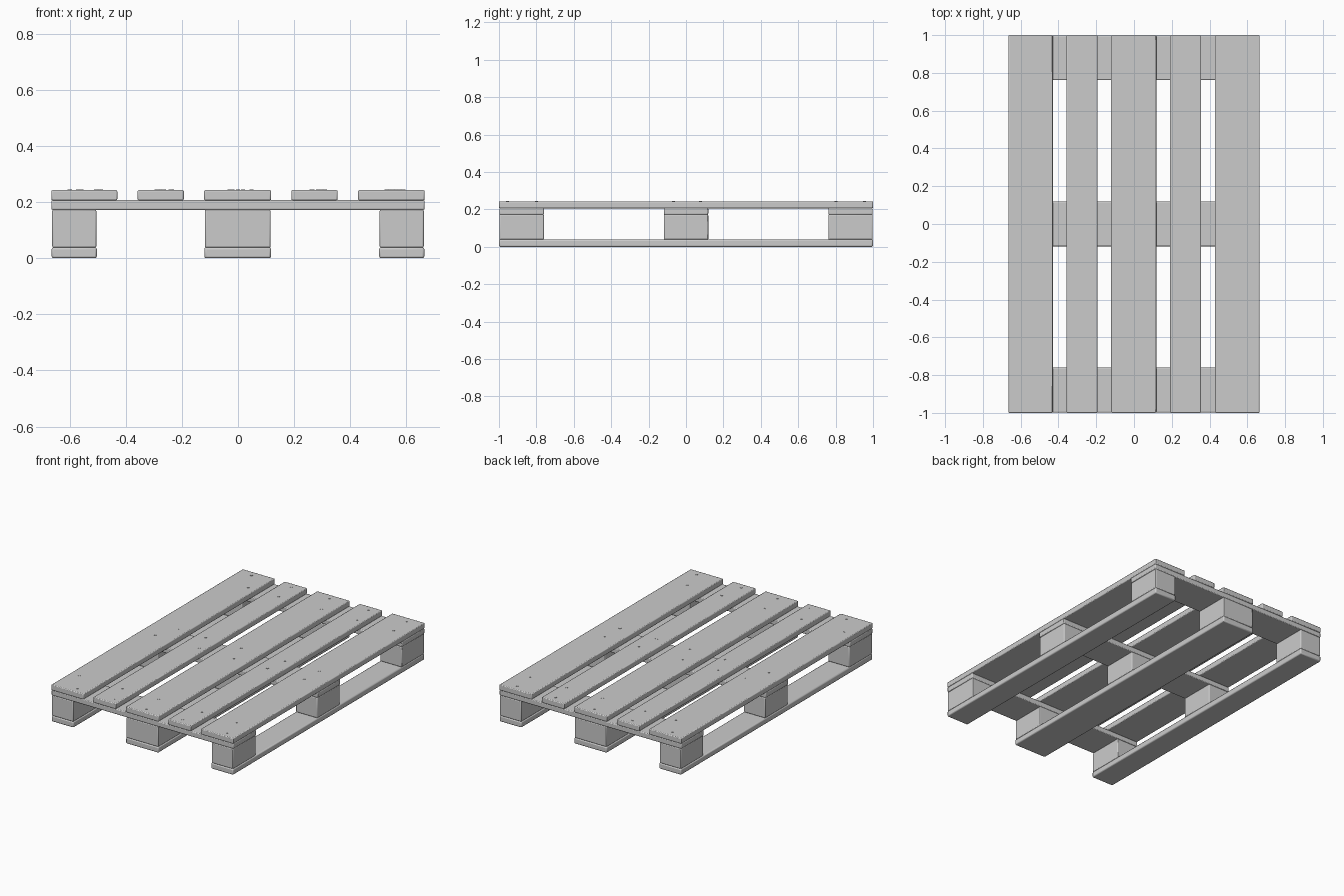
import bpy
import math

if "Cube" in bpy.data.objects:
    bpy.data.objects.remove(bpy.data.objects["Cube"])


def smooth(obj):
    bpy.ops.object.select_all(action='DESELECT')
    obj.select_set(True)
    bpy.context.view_layer.objects.active = obj
    bpy.ops.object.shade_smooth_by_angle(angle=math.radians(50))


def plank(name, x, y, z, bevel=0.005):
    """Box given by its (min, max) on each axis, with softly worn edges."""
    lo, hi = zip(x, y, z)
    bpy.ops.mesh.primitive_cube_add(
        size=1, location=[(a + b) / 2 for a, b in zip(lo, hi)])
    obj = bpy.context.object
    obj.name = name
    obj.scale = [b - a for a, b in zip(lo, hi)]
    bpy.ops.object.transform_apply(location=False, rotation=False, scale=True)
    mod = obj.modifiers.new("worn_edges", 'BEVEL')
    mod.width = bevel
    mod.segments = 2
    smooth(obj)
    return obj


runner_x = {"left": (-0.664, -0.503), "middle": (-0.12, 0.118), "right": (0.503, 0.664)}
row_y = {"front": (-0.998, -0.76), "centre": (-0.118, 0.119), "back": (0.762, 0.998)}

# Bottom runners
for side, x in runner_x.items():
    plank(f"bottom_runner_{side}", x, (-1, 1), (0, 0.039), 0.007)

# Spacer blocks at each crossing
for side, x in runner_x.items():
    for row, y in row_y.items():
        plank(f"block_{row}_{side}", (x[0] + 0.002, x[1] - 0.002), y,
              (0.038, 0.173))

# Cross boards over the blocks
for row, y in row_y.items():
    plank(f"cross_board_{row}", (-0.665, 0.665), y, (0.172, 0.207))

# Deck boards
deck_x = [(-0.665, -0.43), (-0.358, -0.193), (-0.121, 0.118), (0.19, 0.355), (0.428, 0.665)]
for i, x in enumerate(deck_x):
    plank(f"deck_board_{i + 1}", x, (-1, 1), (0.206, 0.243))

# Nail heads, hammered in slightly off line: x of each nail per board, row by row
nail_y = [0.955, 0.803, 0.077, -0.068, -0.80, -0.955]
nail_x = [
    [-0.57, -0.488, -0.495, -0.558, -0.60, -0.505],
    [-0.28, -0.265, -0.29, -0.235, -0.285, -0.24],
    [0.0, 0.048, -0.03, 0.018, -0.02, 0.0],
    [0.285, 0.31, 0.29, 0.263, 0.297, 0.265],
    [0.565, 0.575, 0.54, 0.53, 0.552, 0.59],
]
for b, xs in enumerate(nail_x):
    for n, (x, y) in enumerate(zip(xs, nail_y)):
        bpy.ops.mesh.primitive_cylinder_add(
            vertices=10, radius=0.008, depth=0.006, location=(x, y, 0.242))
        nail = bpy.context.object
        nail.name = f"nail_{b + 1}_{n + 1}"
        smooth(nail)
